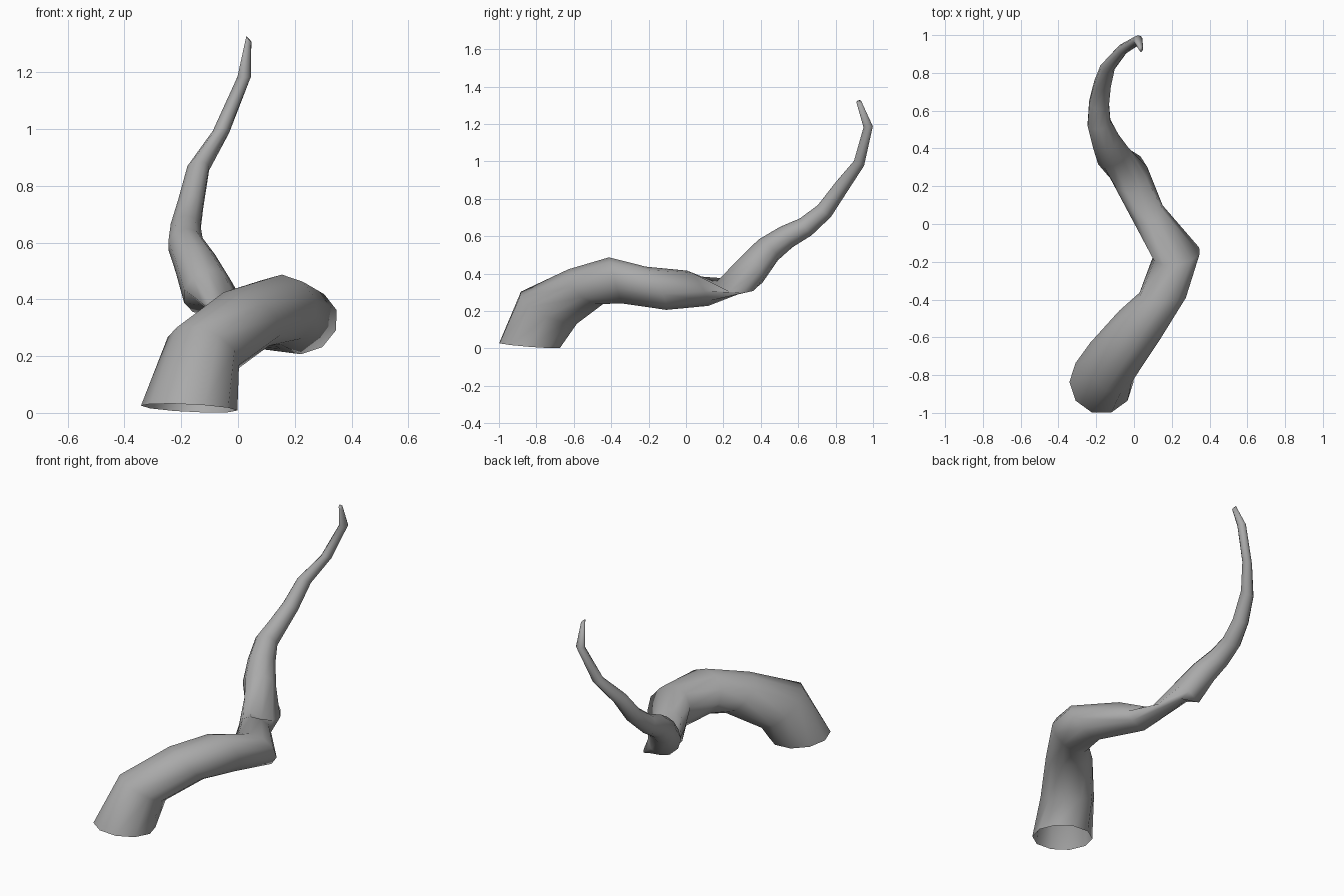
import bpy
import bmesh
import math
from mathutils import Vector

if "Cube" in bpy.data.objects:
    bpy.data.objects.remove(bpy.data.objects["Cube"], do_unlink=True)

SIDES = 10

# Spine of the tentacle: x, y, z, radius
SPINE = [
    (-.172, -.836, .017, .17), (-.122, -.733, .218, .178), (.03, -.535, .331, .132),
    (.152, -.377, .364, .128), (.226, -.16, .322, .128), (.07, .063, .322, .113),
    (-.028, .272, .342, .112), (-.108, .358, .428, .092), (-.15, .44, .527, .076),
    (-.185, .535, .595, .064), (-.185, .64, .65, .055), (-.167, .74, .735, .047),
    (-.14, .83, .862, .04), (-.06, .925, .99, .03), (.022, .974, 1.185, .025),
    (.038, .925, 1.317, .014),
]

# Tilt of the rings that do not sit square to the spine
TILT = {
    0: (.05, .08, 1), 1: (.44, .5, 1), 2: (.13, .18, .2), 3: (.03, .9, .25),
    4: (-.15, .87, .42), 5: (-.25, .8, .52), 6: (.42, .1, 1), 7: (-.07, .15, .1),
    12: (0, .5, .6), 13: (0, .3, .6), 14: (0, -.1, 1), 15: (.7, -.1, .6),
}

# Rings pinched sideways
PINCH = {1: .76, 5: .8}


def ring_normal(i):
    if i in TILT:
        return Vector(TILT[i]).normalized()
    before = Vector(SPINE[i - 1][:3])
    after = Vector(SPINE[i + 1][:3])
    return (after - before).normalized()


def build_tentacle():
    bm = bmesh.new()
    rings = []
    across = Vector((1, 0, 0))
    last = Vector((0, 0, 1))
    for i, (x, y, z, radius) in enumerate(SPINE):
        # Carry the ring direction along the spine so the skin does not twist
        normal = ring_normal(i)
        across = last.rotation_difference(normal) @ across
        last = normal
        up = normal.cross(across)
        wide = PINCH.get(i, 1)
        ring = []
        for k in range(SIDES):
            a = math.tau * k / SIDES
            offset = across * math.cos(a) * wide + up * math.sin(a)
            ring.append(bm.verts.new(Vector((x, y, z)) + offset * radius))
        rings.append(ring)
    # Skin between rings; the base stays open
    for low, high in zip(rings, rings[1:]):
        for k in range(SIDES):
            n = (k + 1) % SIDES
            bm.faces.new((low[k], low[n], high[n], high[k]))
    bm.faces.new(rings[-1])
    for face in bm.faces:
        face.smooth = True
    mesh = bpy.data.meshes.new("tentacle")
    bm.to_mesh(mesh)
    bm.free()
    obj = bpy.data.objects.new("tentacle", mesh)
    bpy.context.collection.objects.link(obj)
    return obj


# Single grey skin
skin = bpy.data.materials.new("grey skin")
skin.use_nodes = True
GREY = (.4, .4, .4, 1)
skin.diffuse_color = GREY
skin.node_tree.nodes["Principled BSDF"].inputs["Base Color"].default_value = GREY

tentacle = build_tentacle()
tentacle.data.materials.append(skin)
